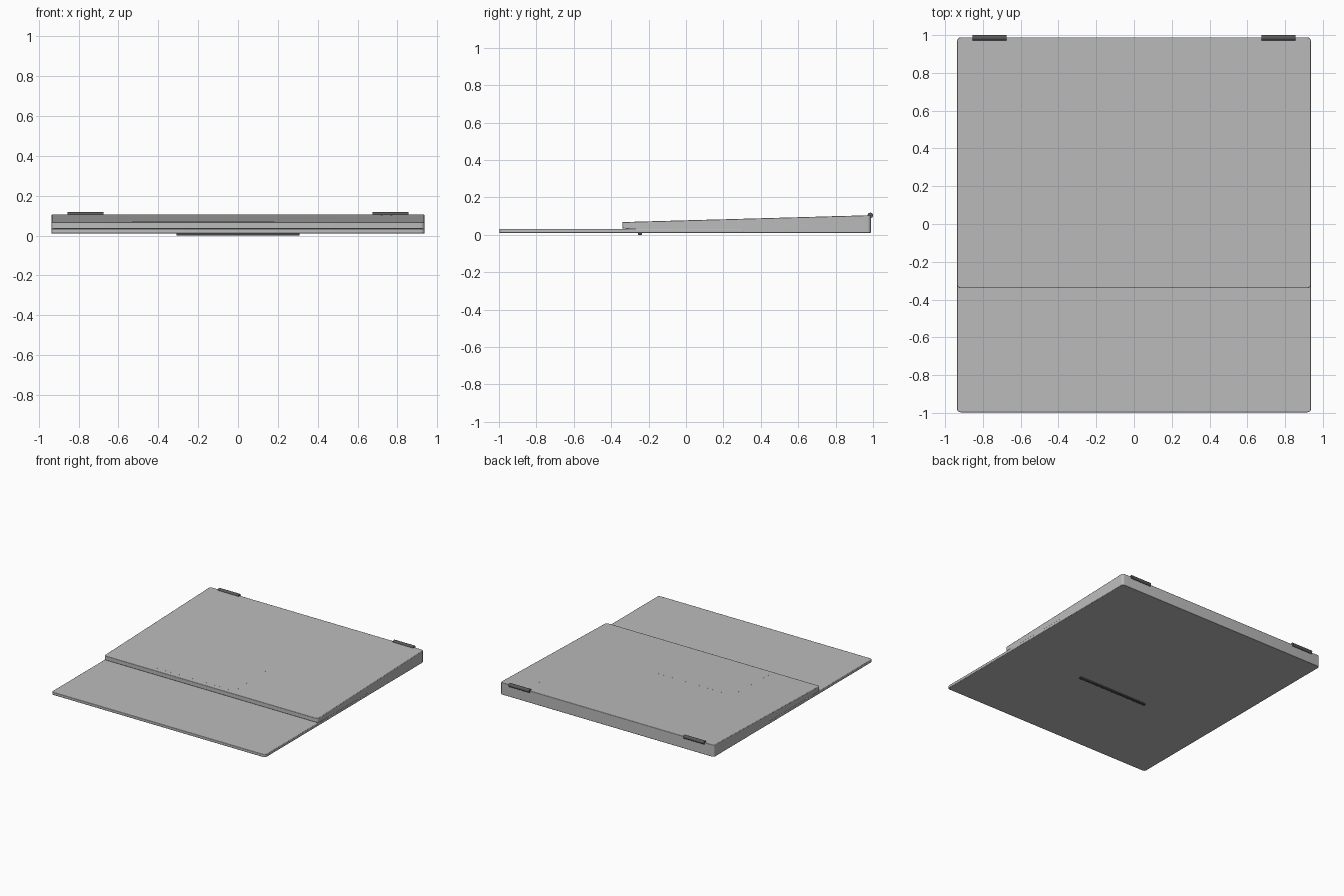
import bpy, bmesh, math
from mathutils import Matrix, Vector

cube = bpy.data.objects.get("Cube")
if cube:
    bpy.data.objects.remove(cube, do_unlink=True)


def material(name, value):
    mat = bpy.data.materials.new(name)
    mat.use_nodes = True
    colour = (value, value, value, 1)
    mat.diffuse_color = colour
    mat.node_tree.nodes["Principled BSDF"].inputs["Base Color"].default_value = colour
    return mat


GREY = material("silver grey", 0.5)
DARK = material("dark grey", 0.1)


def finish(name, bm, mat, bevel=0.0):
    bmesh.ops.recalc_face_normals(bm, faces=bm.faces)
    mesh = bpy.data.meshes.new(name)
    bm.to_mesh(mesh)
    bm.free()
    obj = bpy.data.objects.new(name, mesh)
    bpy.context.collection.objects.link(obj)
    mesh.materials.append(mat)
    if bevel:
        mod = obj.modifiers.new("soft edges", 'BEVEL')
        mod.width = bevel
        mod.segments = 2
        mod.limit_method = 'ANGLE'
        mod.angle_limit = math.radians(50)
    bpy.ops.object.select_all(action='DESELECT')
    obj.select_set(True)
    bpy.context.view_layer.objects.active = obj
    bpy.ops.object.shade_smooth_by_angle(angle=math.radians(35))
    return obj


def panel(name, profile, half_width, radius):
    """Side profile (y, z) extruded across x, with rounded upright corners."""
    bm = bmesh.new()
    face = bm.faces.new([bm.verts.new((-half_width, y, z)) for y, z in profile])
    new = bmesh.ops.extrude_face_region(bm, geom=[face])["geom"]
    verts = [v for v in new if isinstance(v, bmesh.types.BMVert)]
    bmesh.ops.translate(bm, verts=verts, vec=(2 * half_width, 0, 0))
    uprights = []
    for e in bm.edges:
        d = e.verts[1].co - e.verts[0].co
        if abs(d.z) > 0.9 * d.length:
            uprights.append(e)
    bmesh.ops.bevel(bm, geom=uprights, offset=radius, segments=5,
                    profile=0.5, affect='EDGES')
    return finish(name, bm, GREY, 0.003)


# Thin lower panel, reaching under the base
panel("lower_panel", [(-0.997, 0.01), (0.32, 0.01), (0.32, 0.032), (-0.997, 0.032)],
      0.937, 0.02)

# Wedge shaped base resting on the panel
panel("wedge_base", [(-0.34, 0.035), (-0.34, 0.068), (0.988, 0.105),
                     (0.988, 0.01), (0.32, 0.01), (-0.31, 0.031)], 0.936, 0.018)

# Flush plates following the slope of the base
SLOPE = (0.105 - 0.068) / (0.988 + 0.34)


def on_slope(x, y):
    tilt = Matrix.Rotation(math.atan(SLOPE), 4, 'X')
    return Matrix.Translation(Vector((x, y, 0.068 + (y + 0.34) * SLOPE - 0.0013))) @ tilt


bm = bmesh.new()
bmesh.ops.create_cube(bm, size=1, matrix=on_slope(-0.175, -0.06)
                      @ Matrix.Diagonal((0.71, 0.48, 0.003, 1)))
finish("flush_pad", bm, GREY)

bm = bmesh.new()
bmesh.ops.create_cone(bm, cap_ends=True, segments=32, radius1=0.036, radius2=0.036,
                      depth=0.003, matrix=on_slope(0.745, 0.81))
finish("round_button", bm, GREY)

# Hinge barrels along the back edge
for side, label in ((1, "left"), (-1, "right")):
    bm = bmesh.new()
    bmesh.ops.create_cone(bm, cap_ends=True, segments=24, radius1=0.0145, radius2=0.0145,
                          depth=0.18,
                          matrix=Matrix.Translation((side * 0.766, 0.9855, 0.104))
                          @ Matrix.Rotation(math.pi / 2, 4, 'Y'))
    finish(label + "_hinge", bm, DARK)

# Long rubber foot below
bm = bmesh.new()
bmesh.ops.create_cube(bm, size=1, matrix=Matrix.Translation((0, -0.245, 0.006))
                      @ Matrix.Diagonal((0.62, 0.022, 0.012, 1)))
finish("bottom_foot", bm, DARK, 0.004)
